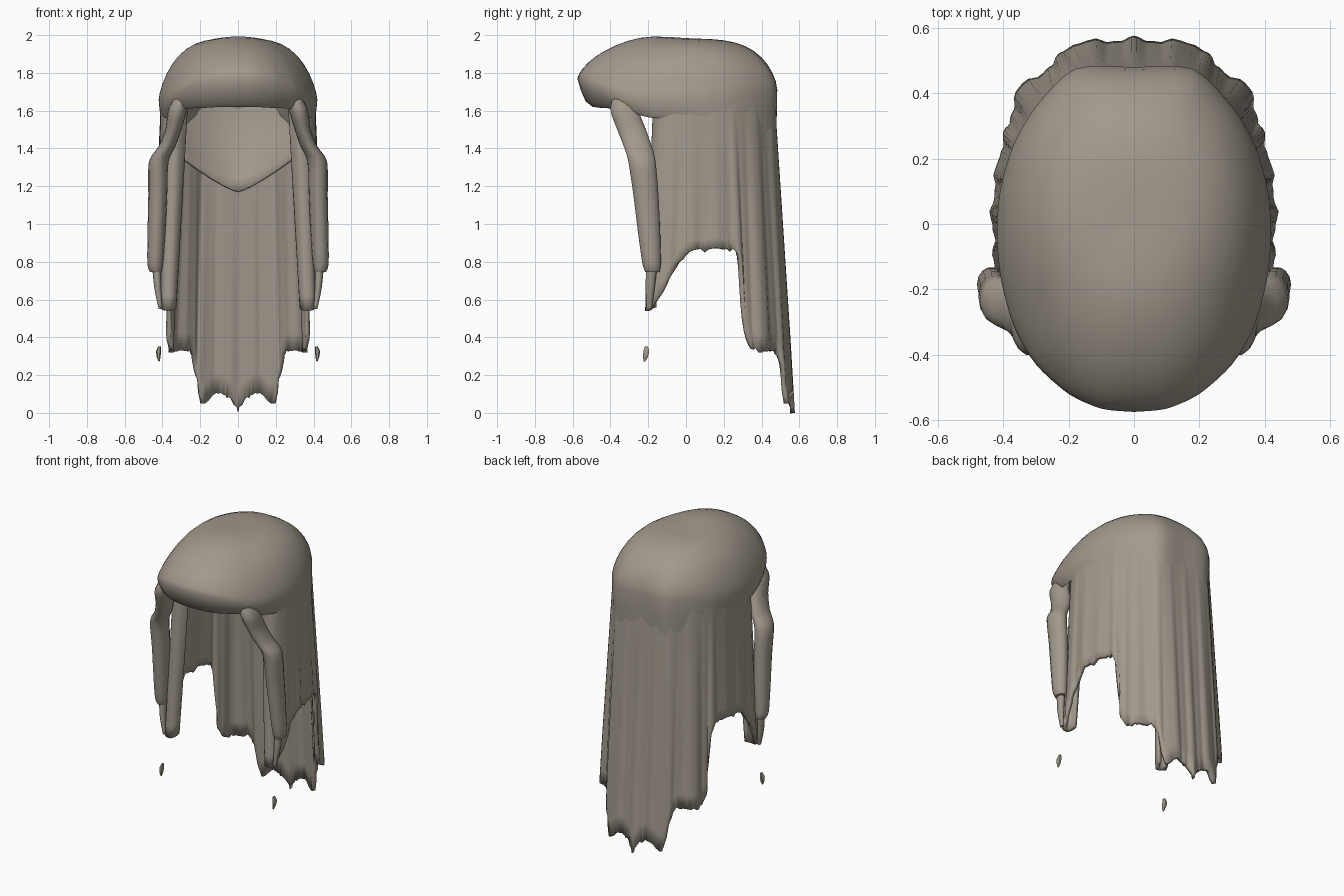
import bpy, math, random
from mathutils import Vector

random.seed(4)
cube = bpy.data.objects.get("Cube")
if cube:
    bpy.data.objects.remove(cube)

hair = bpy.data.materials.new("ash_brown")
hair.use_nodes = True
COLOUR = (0.36, 0.32, 0.265, 1)
hair.diffuse_color = COLOUR
hair.node_tree.nodes["Principled BSDF"].inputs["Base Color"].default_value = COLOUR


def build(name, verts, faces, angle=60):
    mesh = bpy.data.meshes.new(name)
    mesh.from_pydata(verts, [], faces)
    obj = bpy.data.objects.new(name, mesh)
    bpy.context.collection.objects.link(obj)
    mesh.materials.append(hair)
    bpy.ops.object.select_all(action='DESELECT')
    obj.select_set(True)
    bpy.context.view_layer.objects.active = obj
    bpy.ops.object.mode_set(mode='EDIT')
    bpy.ops.mesh.select_all(action='SELECT')
    bpy.ops.mesh.normals_make_consistent(inside=False)
    bpy.ops.object.mode_set(mode='OBJECT')
    bpy.ops.object.shade_smooth_by_angle(angle=math.radians(angle))
    return obj


def thicken(obj, thickness):
    solid = obj.modifiers.new("thickness", 'SOLIDIFY')
    solid.thickness = thickness
    solid.offset = 0


def grid_faces(rows, cols, closed):
    last = cols if closed else cols - 1
    return [(r * cols + c, r * cols + (c + 1) % cols,
             (r + 1) * cols + (c + 1) % cols, (r + 1) * cols + c)
            for r in range(rows - 1) for c in range(last)]


def tube_faces(rows, cols):
    ends = [tuple(range(cols)), tuple(range((rows - 1) * cols, rows * cols))]
    return grid_faces(rows, cols, True) + ends


def spline(points, steps):
    """Smooth path through tuples of any length."""
    pts = [Vector(p) for p in points]
    out = []
    for i in range(len(pts) - 1):
        a, b = pts[i], pts[i + 1]
        ta = (b - pts[max(i - 1, 0)]) * 0.4
        tb = (pts[min(i + 2, len(pts) - 1)] - a) * 0.4
        for s in range(steps):
            t = s / steps
            out.append(a * (2*t**3 - 3*t*t + 1) + b * (3*t*t - 2*t**3)
                       + ta * (t**3 - 2*t*t + t) + tb * (t**3 - t*t))
    return out + [pts[-1]]


def flip(p, axes=(0,)):
    return Vector([-v if i in axes else v for i, v in enumerate(p)])


# Cap: half outline as x, y, widest height, lower edge height
half = spline([
    (0, -.575, 1.77, 1.62), (.1, -.565, 1.77, 1.62), (.2, -.52, 1.75, 1.615),
    (.3, -.43, 1.71, 1.61), (.365, -.32, 1.67, 1.59), (.405, -.18, 1.66, 1.56),
    (.42, -.04, 1.66, 1.57), (.41, .1, 1.66, 1.55), (.37, .24, 1.68, 1.5),
    (.3, .36, 1.70, 1.45), (.18, .475, 1.71, 1.43), (0, .48, 1.71, 1.43)], 4)
outline = half + [flip(p) for p in half[-2:0:-1]]
verts = []
for r in (.04, .15, .3, .42, .54, .65, .75, .83, .9, .95, .985, 1):
    for x, y, rim, low in outline:
        front, back = max(0, -y / .575), max(0, y / .48)
        crown = 1.98 + .018 * math.exp(-((r * y + .22) ** 2 + (r * x) ** 2) * 30)
        curve = (1 - r ** (3.5 - .5 * front)) ** (.73 - .03 * front - .13 * back)
        # Rings become rounder towards the crown
        oval = 1 / math.hypot(x / .42, y / (.48 if y > 0 else .575))
        m = r * (1 + (oval - 1) * (1 - r ** 5))
        verts.append((x * m, y * m, rim + (crown - rim) * curve))
# Rolled lower edge, tucked under the brow and slipping beneath the long hair
for t, f in ((.4, .3), (.8, .75), (1, 1.4)):
    for x, y, rim, low in outline:
        tuck = .1 * max(0, -y / .575) + .02 * max(0, 1 - abs(y) * 3) + .014 * max(0, y / .48)
        verts.append((x * (1 - f * tuck), y * (1 - f * tuck), rim + (low - rim) * t))
# Hollow inside
for r in (.86, .8, .68, .5, .25, .04):
    for x, y, rim, low in outline:
        dome = max(0, 1 - (r / .87) ** 3) ** .6
        verts.append((x * r, y * r, low + .015 + (1.9 - low) * dome))
n = len(outline)
build("hair_cap", verts, tube_faces(len(verts) // n, n))

# Long hair: half path as top x, y, bottom x, y, bottom height
half = spline([
    (.27, -.12, .335, -.16, .56), (.32, -.16, .36, -.2, .54),
    (.37, -.13, .405, -.18, .56), (.392, -.06, .415, -.09, .70),
    (.395, 0, .422, 0, .84), (.388, .1, .418, .1, .86), (.365, .2, .398, .22, .87),
    (.35, .24, .38, .28, .80), (.34, .265, .368, .31, .43),
    (.315, .305, .36, .36, .34), (.28, .355, .33, .42, .33),
    (.23, .40, .24, .475, .32), (.19, .438, .22, .51, .2), (.155, .45, .195, .535, .06),
    (.1, .455, .1, .55, .11), (.05, .455, .05, .55, .08), (0, .455, 0, .555, .01)], 5)
path = half + [flip(p, (0, 2)) for p in half[-2::-1]]
n, levels = len(path), 16
jag = [random.uniform(-.012, .012) for _ in half]
# Distance along the path from the middle of the back drives the folds
reach = [0]
for a, b in zip(half[::-1], half[-2::-1]):
    reach.append(reach[-1] + math.hypot(a[2] - b[2], a[3] - b[3]))
reach.reverse()
verts = []
for k in range(levels):
    t = k / (levels - 1)
    for i, (x0, y0, x1, y1, low) in enumerate(path):
        j = min(i, n - 1 - i)
        a, b = path[max(i - 3, 0)], path[min(i + 3, n - 1)]
        nx, ny = Vector((b[1] - a[1], a[0] - b[0])).normalized()
        fold = (.006 * math.cos(reach[j] * 48) + .003 * math.cos(reach[j] * 105)) * min(1, t * 1.3)
        z = 1.7 + (low + jag[j] * (j > 12) - 1.7) * t
        verts.append((x0 + (x1 - x0) * t + nx * fold,
                      y0 + (y1 - y0) * t + ny * fold, z))
thicken(build("long_hair", verts, grid_faces(levels, n, False)), .025)

# Pointed inner layer at the nape
verts = []
cols, levels = 17, 8
for k in range(levels):
    t = k / (levels - 1)
    for c in range(cols):
        u = c / (cols - 1) * 2 - 1
        low = 1.17 + .19 * abs(u) ** 1.25
        verts.append((.31 * u, .40 - .1 * u * u - .12 * t * t, 1.68 + (low - 1.68) * t))
thicken(build("nape_layer", verts, grid_faces(levels, cols, False)), .015)

# Face-framing locks: centre x, y, z and two radii
lock = spline([
    (.28, -.32, 1.72, .03, .05), (.318, -.328, 1.61, .05, .075),
    (.342, -.288, 1.5, .042, .078), (.376, -.255, 1.41, .045, .076),
    (.42, -.233, 1.33, .052, .074), (.425, -.212, 1.15, .05, .068),
    (.432, -.195, .95, .047, .06), (.438, -.182, .79, .042, .05),
    (.436, -.178, .745, .03, .038)], 3)
# Thin tips hanging from the locks
tip = spline([(.432, -.18, .8, .025, .03), (.425, -.19, .66, .018, .024),
              (.41, -.195, .55, .01, .014)], 3)
# Loose stray tufts
tuft = [(.415, -.21, .352, .007, .01), (.421, -.21, .325, .014, .018),
        (.42, -.215, .295, .01, .015), (.418, -.22, .272, .003, .005)]


def strand(name, sections, side, sides):
    verts = []
    for x, y, z, rx, ry in sections:
        for i in range(sides):
            a = math.tau * i / sides
            verts.append((side * (x + rx * math.cos(a)), y + ry * math.sin(a), z))
    build(name, verts, tube_faces(len(sections), sides))


for side, label in ((1, "left"), (-1, "right")):
    strand(label + "_front_lock", lock, side, 14)
    strand(label + "_lock_tip", tip, side, 8)
    strand(label + "_stray_tuft", tuft, side, 6)
